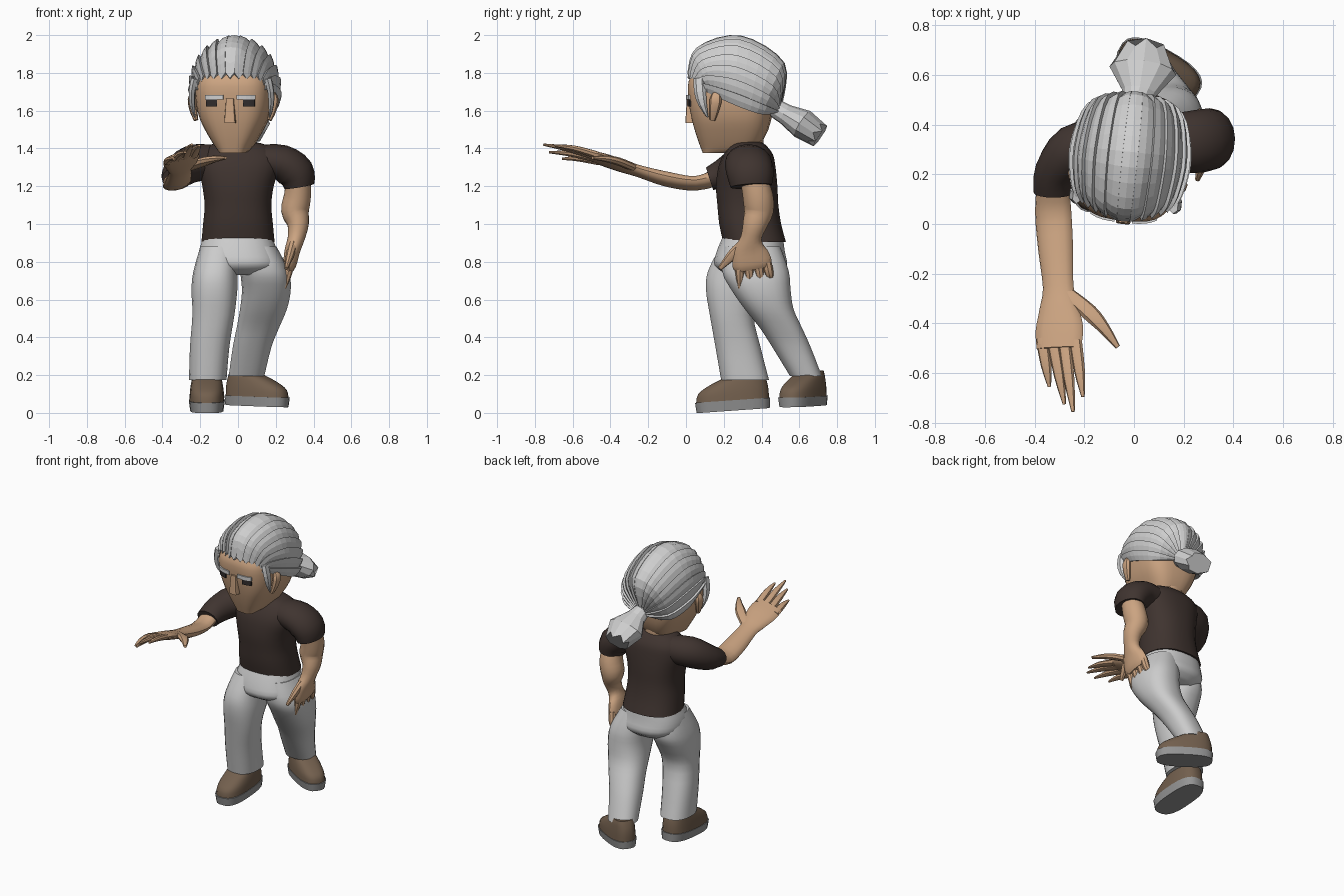
import bpy, bmesh, math
from mathutils import Vector, Matrix

if "Cube" in bpy.data.objects:
    bpy.data.objects.remove(bpy.data.objects["Cube"])


def material(name, rgb):
    m = bpy.data.materials.new(name)
    m.diffuse_color = (*rgb, 1)
    m.use_nodes = True
    m.node_tree.nodes["Principled BSDF"].inputs["Base Color"].default_value = m.diffuse_color
    return m


SKIN = material("tan skin", (0.60, 0.37, 0.22))
HAIR = material("silver hair", (0.62, 0.62, 0.62))
SHIRT = material("dark brown cloth", (0.050, 0.034, 0.029))
PANTS = material("light grey cloth", (0.60, 0.60, 0.60))
SHOE = material("brown leather", (0.17, 0.115, 0.075))
SOLE = material("grey rubber", (0.30, 0.30, 0.30))
EYE = material("dark eye", (0.03, 0.025, 0.025))


def catmull(rows, k):
    """Smooth interpolation through equal-length tuples."""
    rows = [Vector(r) for r in rows]
    out = []
    for i in range(len(rows) - 1):
        a, b, c = rows[max(i - 1, 0)], rows[i], rows[i + 1]
        d = rows[min(i + 2, len(rows) - 1)]
        for j in range(k):
            t = j / k
            out.append(0.5 * (2 * b + (c - a) * t + (2 * a - 5 * b + 4 * c - d) * t * t
                              + (3 * b - a - 3 * c + d) * t ** 3))
    return out + [rows[-1]]


def grid_mesh(name, rings, mat, closed=True, angle=40, xform=None):
    """Skin a list of equal point rings; closed rings get end caps."""
    bm = bmesh.new()
    vs = [[bm.verts.new(p) for p in r] for r in rings]
    n = len(vs[0])
    for r, s in zip(vs, vs[1:]):
        for i in range(n if closed else n - 1):
            j = (i + 1) % n
            bm.faces.new((r[i], r[j], s[j], s[i]))
    if closed:
        bm.faces.new(vs[0])
        bm.faces.new(vs[-1])
    bmesh.ops.recalc_face_normals(bm, faces=bm.faces)
    me = bpy.data.meshes.new(name)
    bm.to_mesh(me)
    bm.free()
    if xform:
        me.transform(xform)
    if angle:
        me.shade_smooth()
        me.set_sharp_from_angle(angle=math.radians(angle))
    me.materials.append(mat)
    ob = bpy.data.objects.new(name, me)
    bpy.context.collection.objects.link(ob)
    return ob


def loft(name, rows, mat, power=2.4, n=24, k=3, **kw):
    """Stack of horizontal superellipses: (z, centre x, half width, front y, back y)."""
    rings = []
    for z, cx, hw, yf, yb in (catmull(rows, k) if k > 1 else rows):
        ring = []
        for i in range(n):
            a = 2 * math.pi * (i + 0.5) / n
            c, s = math.cos(a), math.sin(a)
            ring.append((cx + hw * math.copysign(abs(c) ** (2 / power), c),
                         (yf + yb) / 2 + (yb - yf) / 2 * math.copysign(abs(s) ** (2 / power), s), z))
        rings.append(ring)
    return grid_mesh(name, rings, mat, **kw)


def tube(name, rows, ref, mat, n=12, k=3, **kw):
    """Elliptic tube: (x, y, z, radius along ref, other radius)."""
    rows = catmull(rows, k) if k > 1 else [Vector(r) for r in rows]
    pts = [Vector(r[:3]) for r in rows]
    rings = []
    for i, r in enumerate(rows):
        t = (pts[min(i + 1, len(pts) - 1)] - pts[max(i - 1, 0)]).normalized()
        a = Vector(ref)
        a = (a - t * a.dot(t)).normalized()
        b = t.cross(a)
        rings.append([pts[i] + a * r[3] * math.cos(2 * math.pi * j / n)
                      + b * r[4] * math.sin(2 * math.pi * j / n) for j in range(n)])
    return grid_mesh(name, rings, mat, **kw)


# The head is built straight, then turned slightly to its right
CX = -0.015
PIV = Vector((CX, 0.28, 1.70))
TURN = Matrix.Translation(PIV) @ Matrix.Rotation(math.radians(-6), 4, 'Z') @ Matrix.Translation(-PIV)

# Head and neck
loft("head", [(1.375, CX, .065, .09, .20), (1.40, CX, .09, .08, .36), (1.47, CX, .135, .056, .42),
              (1.56, CX, .18, .032, .45), (1.66, CX, .20, .016, .46), (1.76, CX, .195, .018, .45),
              (1.84, CX, .15, .08, .40)], SKIN, power=3.2, n=32, xform=TURN)
loft("neck", [(1.36, CX, .09, .22, .41), (1.48, CX, .09, .22, .41)], SKIN, k=1)
loft("nose", [(1.535, CX, .03, -.002, .08), (1.555, CX, .029, -.002, .08), (1.665, CX, .02, .004, .06)],
     SKIN, power=8, n=12, k=1, angle=25, xform=TURN)

# Eyes, brows, ears and sideburns on both sides
for s, side in ((-1, "right"), (1, "left")):
    def plate(name, x0, x1, z0, z1, out, mat):
        rings = []
        for i in range(5):
            x = x0 + (x1 - x0) * i / 4
            y = .24 - .224 * (1 - (x / .2) ** 3.2) ** (1 / 3.2) - out
            rings.append([(CX + s * x, y + d, z) for d, z in ((0, z0), (0, z1), (.009, z1), (.009, z0))])
        grid_mesh(name, rings, mat, angle=0, xform=TURN)
    plate(side + "_eye", .07, .13, 1.622, 1.66, .005, EYE)
    plate(side + "_brow", .035, .135, 1.658, 1.683, .012, HAIR)
    tube(side + "_ear", [(CX + s * .195, .16, 1.55, .015, .012), (CX + s * .21, .17, 1.60, .025, .02),
                         (CX + s * .22, .18, 1.66, .032, .022), (CX + s * .205, .18, 1.70, .015, .012)],
         (0, 1, 0), SKIN, n=8, xform=TURN)
    tube(side + "_sideburn", [(CX + s * .195, .09, 1.77, .03, .02), (CX + s * .21, .095, 1.70, .032, .018),
                              (CX + s * .21, .11, 1.63, .022, .015), (CX + s * .20, .135, 1.565, .004, .004)],
         (0, 1, 0), HAIR, n=6, k=2, angle=0, xform=TURN)


# Swept-back hair: overlapping strands run from hairline to tie
def strand(a, scale, dip=0):
    s, c = math.sin(a), math.cos(a)
    pts = [(CX + .185 * s, .015 + .065 * s * s, 1.80 - .05 * (1 - c) - dip),
           (CX + .22 * s, .065 + .075 * s * s, 1.75 + .18 * c),
           (CX + .24 * s, .29, 1.71 + .28 * c),
           (CX + .19 * s, .45 + .065 * c, 1.64 + .21 * c),
           (CX + .04 * s, .50, 1.60 + .04 * c)]
    line = [PIV + (p - PIV) * scale for p in catmull(pts, 4)]
    return [PIV + (line[0] - PIV) * .82] + line


STRANDS = 15
A = math.radians(108)
cols = [strand(-A, .78)]
for i in range(STRANDS):
    a0, step = -A + 2 * A * i / STRANDS, 2 * A / STRANDS
    hi, lo = (.965, 1.03) if i < STRANDS // 2 else (1.03, .965)
    if i == STRANDS // 2:
        hi = lo = 1.02
    cols += [strand(a0, hi), strand(a0 + step / 2, (hi + lo) / 2 + .008, .03), strand(a0 + step, lo)]
cols.append(strand(A, .78))
grid_mesh("swept_hair", cols, HAIR, closed=False, angle=0, xform=TURN)

# Ponytail: faceted flare with a jagged end
tail = tube("ponytail", [(CX, .47, 1.615, .05, .05), (CX + .01, .53, 1.58, .07, .055),
                         (CX + .015, .62, 1.53, .135, .08), (CX + .015, .715, 1.465, .085, .065)],
            (1, 0, 0), HAIR, n=12, k=1, angle=0, xform=TURN)
for v in list(tail.data.vertices)[-12::2]:
    v.co += Vector((0, -.03, .02))

# Shirt with two sleeves
loft("shirt", [(.905, 0, .195, .195, .53), (1.0, 0, .186, .175, .505), (1.1, 0, .178, .165, .49),
               (1.2, 0, .19, .158, .485), (1.3, .005, .215, .17, .475), (1.37, .005, .205, .20, .46),
               (1.42, 0, .145, .24, .42), (1.435, 0, .08, .27, .39)], SHIRT)
tube("right_sleeve", [(-.12, .34, 1.33, .09, .09), (-.24, .30, 1.32, .10, .10),
                      (-.315, .21, 1.27, .085, .085), (-.325, .125, 1.24, .078, .062)],
     (1, 0, 0), SHIRT, n=16)
tube("left_sleeve", [(.12, .33, 1.335, .11, .085), (.23, .33, 1.325, .125, .095),
                     (.305, .34, 1.27, .125, .10), (.325, .345, 1.20, .11, .08)],
     (0, 1, 0), SHIRT, n=16)

# Right arm reaching forward, with spread fingers
TILT = (1, 0, .25)
tube("right_arm", [(-.325, .17, 1.25, .065, .045), (-.325, .05, 1.215, .075, .036),
                   (-.315, -.1, 1.237, .072, .038), (-.305, -.25, 1.28, .063, .030),
                   (-.303, -.33, 1.305, .078, .030), (-.30, -.42, 1.335, .098, .027),
                   (-.302, -.50, 1.36, .092, .020)], TILT, SKIN, n=14)
for name, tip, base in (("index", (-.205, -.695, 1.415), (-.235, -.47, 1.365)),
                        ("middle", (-.245, -.755, 1.42), (-.28, -.47, 1.355)),
                        ("ring", (-.28, -.725, 1.38), (-.325, -.47, 1.345)),
                        ("little", (-.34, -.655, 1.345), (-.37, -.46, 1.33))):
    b, t = Vector(base), Vector(tip)
    m = b.lerp(t, .55) + Vector((0, 0, .008))
    tube("right_" + name + "_finger", [(*b, .026, .020), (*m, .022, .016), (*t, .007, .006)],
         TILT, SKIN, n=8)
tube("right_thumb", [(-.27, -.28, 1.30, .03, .022), (-.18, -.355, 1.33, .034, .022),
                     (-.12, -.42, 1.345, .024, .018), (-.065, -.495, 1.35, .010, .008)], (1, 0, 0), SKIN, n=8)

# Left arm hanging, with relaxed fingers
tube("left_arm", [(.32, .355, 1.25, .07, .065), (.315, .38, 1.15, .08, .073), (.302, .385, 1.07, .078, .075),
                  (.318, .365, 1.0, .065, .058), (.308, .345, .925, .056, .046), (.288, .34, .86, .09, .042),
                  (.275, .35, .79, .105, .036), (.27, .355, .76, .09, .025)], (0, 1, 0), SKIN, n=14)
for name, y0, y1, z1 in (("index", .285, .285, .66), ("middle", .33, .34, .655),
                         ("ring", .38, .40, .66), ("little", .425, .455, .705)):
    tube("left_" + name + "_finger", [(.275, y0, .81, .026, .024), (.265, (y0 + y1) / 2, .74, .024, .022),
                                      (.245, y1, z1, .010, .010)], (0, 1, 0), SKIN, n=8)
tube("left_thumb", [(.29, .30, .89, .03, .025), (.275, .245, .835, .028, .022), (.255, .18, .765, .012, .010)],
     (0, 1, 0), SKIN, n=8)

# Trousers: hips and two striding legs
loft("trouser_hips", [(.925, 0, .185, .19, .515), (.85, 0, .21, .16, .525), (.78, .01, .215, .15, .535),
                      (.73, .01, .15, .22, .48)], PANTS)
loft("right_trouser_leg", [(.88, -.10, .10, .18, .46), (.75, -.12, .117, .115, .47),
                           (.65, -.125, .122, .105, .42), (.52, -.13, .112, .125, .36),
                           (.35, -.15, .105, .155, .395), (.175, -.16, .10, .185, .44)], PANTS)
loft("left_trouser_leg", [(.88, .10, .105, .20, .50), (.75, .14, .13, .19, .545), (.65, .15, .13, .24, .555),
                          (.55, .135, .125, .31, .57), (.45, .105, .113, .39, .615),
                          (.35, .075, .103, .455, .66), (.195, .045, .095, .55, .72)], PANTS)

# Shoes: toe towards local -y, each with a rubber sole
for side, pos, yaw, pitch, scale in (("right", (-.165, .25, .012), 0, 4, 1), ("left", (.10, .62, .036), 60, 2, .92)):
    xf = (Matrix.Translation(pos) @ Matrix.Rotation(math.radians(yaw), 4, 'Z')
          @ Matrix.Rotation(math.radians(pitch), 4, 'X') @ Matrix.Scale(scale, 4))
    loft(side + "_shoe_sole", [(0, 0, .088, -.195, .195), (.055, 0, .096, -.20, .20)], SOLE,
         power=2.8, k=1, xform=xf)
    loft(side + "_shoe_upper", [(.05, 0, .093, -.195, .195), (.10, 0, .09, -.18, .195), (.14, 0, .084, -.12, .19),
                                (.175, 0, .076, -.04, .18), (.20, 0, .066, .02, .17)], SHOE,
         power=2.6, xform=xf)
